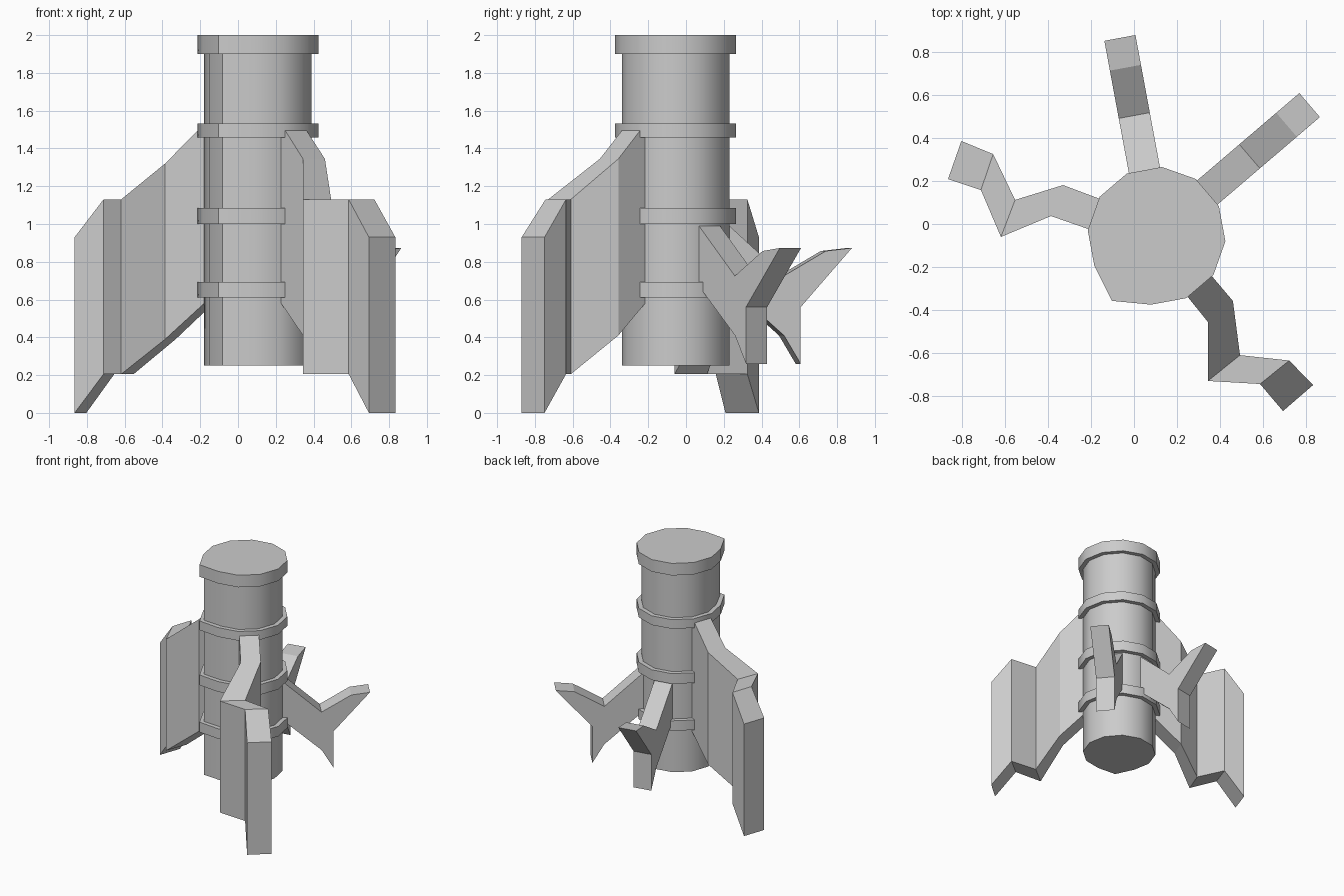
import bpy, bmesh
from math import radians, cos, sin
from mathutils import Vector

if "Cube" in bpy.data.objects:
    bpy.data.objects.remove(bpy.data.objects["Cube"])

CX, CY = 0.105, -0.055   # body axis
START = 85.5             # angle of first of the 12 corners


def finish(name, bm, smooth=False):
    bmesh.ops.recalc_face_normals(bm, faces=bm.faces)
    me = bpy.data.meshes.new(name)
    bm.to_mesh(me)
    bm.free()
    ob = bpy.data.objects.new(name, me)
    bpy.context.collection.objects.link(ob)
    if smooth:
        bpy.context.view_layer.objects.active = ob
        ob.select_set(True)
        bpy.ops.object.shade_smooth_by_angle(angle=radians(40))
        ob.select_set(False)
    return ob


def extrude_outline(bm, points, offset):
    face = bm.faces.new([bm.verts.new(p) for p in points])
    ext = bmesh.ops.extrude_face_region(bm, geom=[face], use_keep_orig=True)
    bmesh.ops.translate(bm, vec=offset,
                        verts=[v for v in ext['geom'] if isinstance(v, bmesh.types.BMVert)])


def drum(name, r, corner_r, z0, z1):
    # 12-sided drum with one corner pulled out between the two long fins
    pts = []
    for i in range(12):
        a = radians(START + 30 * i)
        rr = corner_r if i == 5 else r
        pts.append((CX + rr * cos(a), CY + rr * sin(a), z0))
    bm = bmesh.new()
    extrude_outline(bm, pts, (0, 0, z1 - z0))
    finish(name, bm, smooth=True)


# Body and its bands
drum("body", 0.285, 0.33, 0.25, 1.96)
for i, (z0, z1) in enumerate([(1.9, 2.0), (1.457, 1.533), (1.0, 1.085), (0.61, 0.693)]):
    drum(f"band_{i + 1}", 0.321, 0.367, z0, z1)


def long_fin(name, side_a, side_b, tops, bottoms):
    # zigzag wall lofted through rectangular sections
    bm = bmesh.new()
    secs = []
    for a, b, t, u in zip(side_a, side_b, tops, bottoms):
        secs.append([bm.verts.new(p) for p in ((*a, u), (*b, u), (*b, t), (*a, t))])
    for s, n in zip(secs, secs[1:]):
        for k in range(4):
            j = (k + 1) % 4
            bm.faces.new((s[k], s[j], n[j], n[k]))
    bm.faces.new(secs[0])
    bm.faces.new(secs[-1])
    finish(name, bm)


# Two long zigzag fins
long_fin("left_long_fin",
         [(-0.179, -0.035), (-0.386, 0.037), (-0.619, -0.06), (-0.712, 0.158), (-0.865, 0.209)],
         [(-0.13, 0.106), (-0.33, 0.181), (-0.553, 0.112), (-0.655, 0.325), (-0.803, 0.386)],
         [1.53, 1.32, 1.13, 1.13, 0.93], [0.58, 0.39, 0.205, 0.205, 0.0])
long_fin("right_long_fin",
         [(0.228, -0.312), (0.344, -0.456), (0.344, -0.73), (0.586, -0.744), (0.693, -0.87)],
         [(0.34, -0.216), (0.46, -0.358), (0.493, -0.61), (0.722, -0.635), (0.833, -0.749)],
         [1.53, 1.345, 1.13, 1.13, 0.93], [0.58, 0.41, 0.205, 0.205, 0.0])

# Two short forked fins: (distance from axis, height)
FORK = [(0.265, 1.0), (0.569, 0.725), (0.795, 0.857), (0.936, 0.873),
        (0.66, 0.56), (0.66, 0.26), (0.57, 0.41), (0.265, 0.68)]
for name, deg in (("right_forked_fin", 40.5), ("rear_forked_fin", 100.5)):
    a = radians(deg)
    out, side = Vector((cos(a), sin(a), 0)), Vector((-sin(a), cos(a), 0))
    bm = bmesh.new()
    pts = [Vector((CX, CY, z)) + out * d - side * 0.0735 for d, z in FORK]
    extrude_outline(bm, pts, side * 0.147)
    finish(name, bm)
